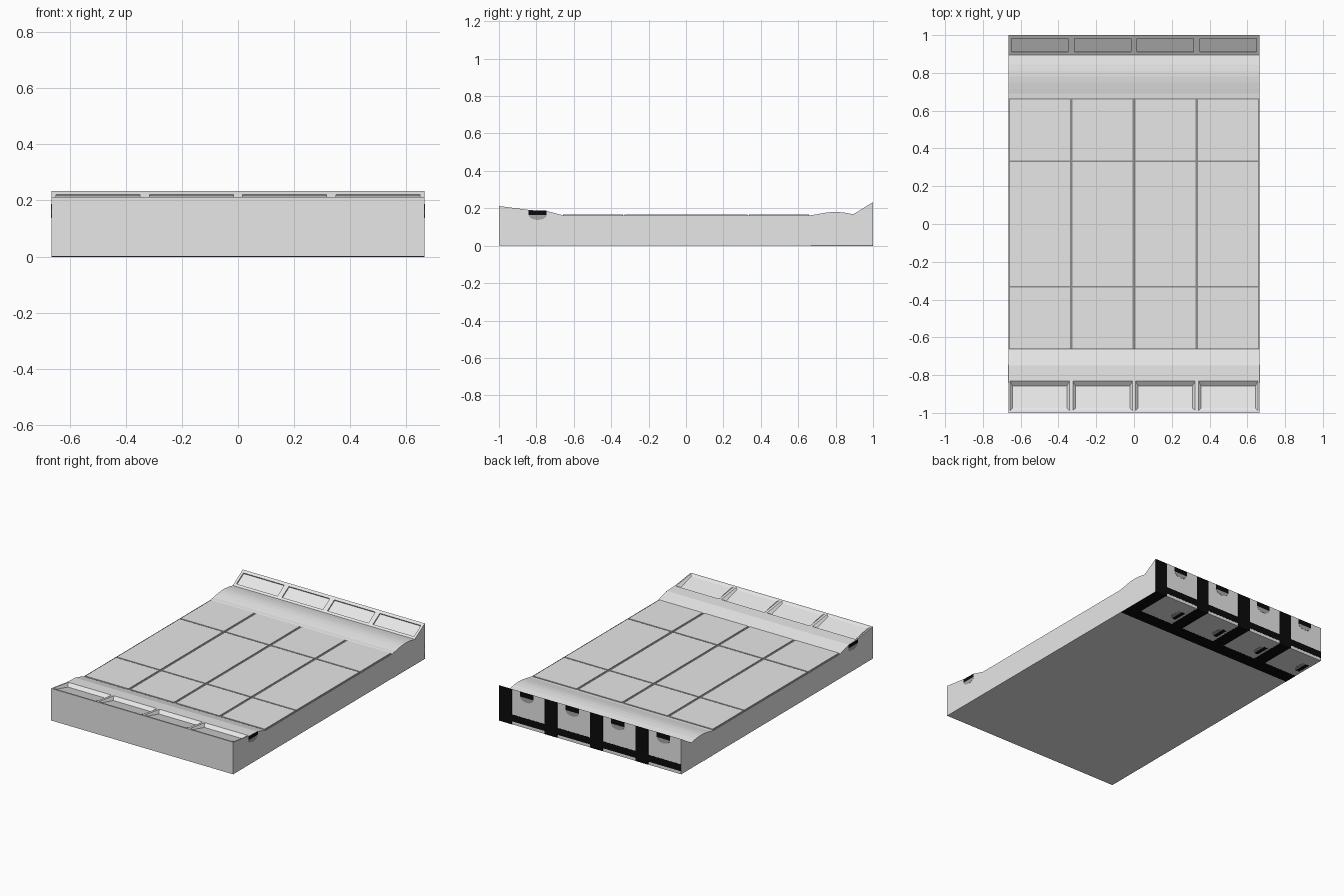
import bpy, bmesh, math
from mathutils import Vector

if "Cube" in bpy.data.objects:
    bpy.data.objects.remove(bpy.data.objects["Cube"])


def material(name, v):
    m = bpy.data.materials.new(name)
    m.diffuse_color = (v, v, v, 1)
    m.use_nodes = True
    m.node_tree.nodes["Principled BSDF"].inputs["Base Color"].default_value = m.diffuse_color
    return m


BODY = material("light_grey", 0.8)
GROUT = material("grout_grey", 0.27)
BLACK = material("black", 0.003)
SPOT = material("mid_grey", 0.38)

W = 0.665            # half width
P = 2 * W / 4        # module width


def finish(name, bm, *mats):
    bmesh.ops.recalc_face_normals(bm, faces=bm.faces[:])
    me = bpy.data.meshes.new(name)
    bm.to_mesh(me)
    bm.free()
    for m in mats:
        me.materials.append(m)
    ob = bpy.data.objects.new(name, me)
    bpy.context.collection.objects.link(ob)
    return ob


def prism(bm, pts, vec):
    """Polygon swept along a vector."""
    vec = Vector(vec)
    a = [bm.verts.new(Vector(p)) for p in pts]
    b = [bm.verts.new(Vector(p) + vec) for p in pts]
    n = len(a)
    bm.faces.new(a)
    bm.faces.new(b[::-1])
    for i in range(n):
        bm.faces.new((a[i], b[i], b[(i + 1) % n], a[(i + 1) % n]))


def loft(bm, loops):
    """Closed solid through loops of four points."""
    rings = [[bm.verts.new(p) for p in l] for l in loops]
    for r, s in zip(rings, rings[1:]):
        for i in range(4):
            j = (i + 1) % 4
            bm.faces.new((r[i], r[j], s[j], s[i]))
    bm.faces.new(rings[0])
    bm.faces.new(rings[-1][::-1])


# Slab: side profile swept across the width, floor lowered for the tiles
profile = [(-1, 0), (-1, .212), (-.83, .190), (-.75, .187), (-.667, .165),
           (-.662, .161), (.662, .161), (.667, .164), (.69, .166), (.715, .171),
           (.75, .177), (.78, .180), (.81, .180), (.845, .177), (.895, .168),
           (1, .233), (1, 0)]
bm = bmesh.new()
prism(bm, [(-W, y, z) for y, z in profile], (2 * W, 0, 0))
slab = finish("slab", bm, BODY, GROUT)
for f in slab.data.polygons:
    if f.normal.z > .99 and abs(f.center.z - .161) < .001:
        f.material_index = 1

# Cutters: sloping trays at the front, shallow panels in the back slope
bm = bmesh.new()
s0, s1 = Vector((0, .895, .168)), Vector((0, 1, .233))
d = (s1 - s0).normalized()
nrm = Vector((0, -d.z, d.y))
for i in range(4):
    cx = -W + P * (i + .5)

    def ring(h, y0, z0, y1, z1):
        return [(cx - h, y0, z0), (cx + h, y0, z0), (cx + h, y1, z1), (cx - h, y1, z1)]
    loft(bm, [ring(.144, -.975, .203, -.857, .172),
              ring(.158, -.988, .2105, -.832, .1903),
              ring(.160, -.988, .26, -.832, .26)])
    lo, hi = s0.lerp(s1, .14), s0.lerp(s1, .83)
    rings = []
    for off in (-.008, .03):
        a, b = lo + nrm * off, hi + nrm * off
        rings.append(ring(.15, a.y, a.z, b.y, b.z))
    loft(bm, rings)
cutter = finish("recess_cutter", bm, BODY)
cutter.hide_render = True
mod = slab.modifiers.new("recesses", 'BOOLEAN')
mod.operation = 'DIFFERENCE'
mod.solver = 'EXACT'
mod.object = cutter
bpy.context.view_layer.objects.active = slab
bpy.ops.object.modifier_apply(modifier=mod.name)
bpy.data.objects.remove(cutter)

# Floor tiles: four columns, three rows
bm = bmesh.new()
for i in range(4):
    x0, x1 = -W + P * i + .007, -W + P * (i + 1) - .007
    if i == 0:
        x0 = -W + .009
    if i == 3:
        x1 = W - .009
    for y0, y1 in ((-.658, -.337), (-.329, .329), (.337, .658)):
        prism(bm, [(x0, y0, .160), (x1, y0, .160), (x1, y1, .160), (x0, y1, .160)],
              (0, 0, .006))
finish("floor_tiles", bm, BODY)

# Painted markings: thin plates on back, sides and underside
black, grey = bmesh.new(), bmesh.new()


def plate(bm, pts, origin, u, v, out):
    """2D polygon placed on a face of the slab."""
    o, u, v, out = Vector(origin), Vector(u), Vector(v), Vector(out)
    prism(bm, [o + u * a + v * b - out * .001 for a, b in pts], out * .002)


def rect(a0, a1, b0, b1):
    return [(a0, b0), (a1, b0), (a1, b1), (a0, b1)]


def half_disc(c, top, r, h):
    return [(c + r * math.cos(t), top - h * math.sin(t))
            for t in (math.pi * k / 10 for k in range(11))]


X, Y, Z = Vector((1, 0, 0)), Vector((0, 1, 0)), Vector((0, 0, 1))
for i in range(4):
    # back face: frame, tab and half disc in each module
    o = (-W + P * i, 1, 0)
    for r in (rect(.24, P, 0, .232), rect(0, .24, .02, .065), rect(.081, .181, .2, .232)):
        plate(black, r, o, X, Z, Y)
    plate(grey, half_disc(.131, .2, .048, .03), o, X, Z, Y)
    # underside strip near the back
    o = (W - P * i, .667, 0)
    for r in (rect(0, P, 0, .09), rect(0, .085, .09, .333), rect(.288, .315, .145, .24)):
        plate(black, r, o, -X, Y, -Z)
    plate(grey, [(b, a) for a, b in half_disc(.1925, .288, .045, .028)], o, -X, Y, -Z)
for side in (-1, 1):
    # notch mark on both flanks
    o = (side * W, 0, 0)
    plate(black, rect(-.842, -.745, .165, .187), o, Y, Z, X * side)
    plate(grey, half_disc(-.793, .165, .048, .027), o, Y, Z, X * side)
finish("black_markings", black, BLACK)
finish("grey_markings", grey, SPOT)
